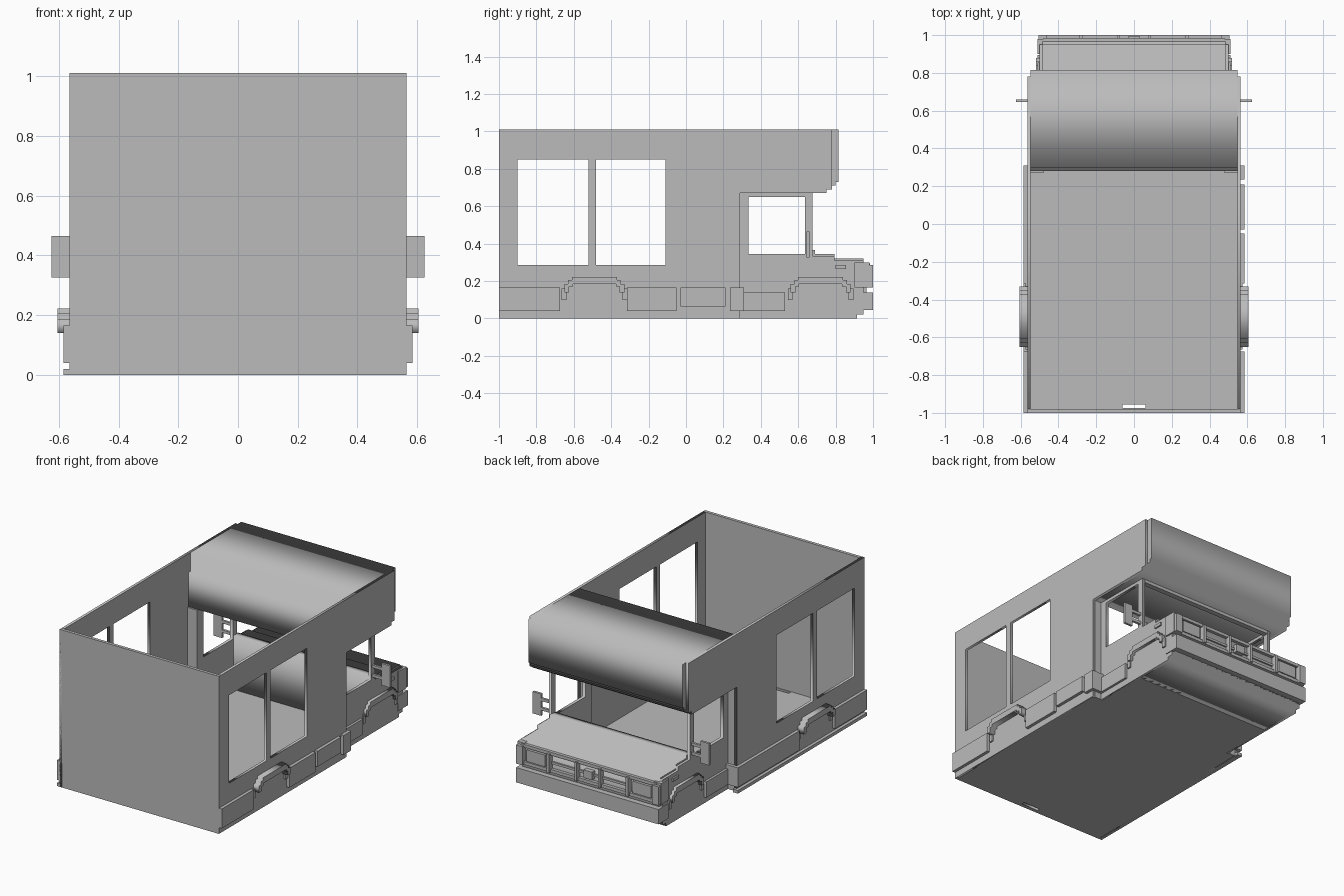
import bpy, bmesh
from mathutils import Matrix

cube = bpy.data.objects.get("Cube")
if cube:
    bpy.data.objects.remove(cube, do_unlink=True)

grey = bpy.data.materials.new("plain_grey")
grey.use_nodes = True
GREY = (0.5, 0.5, 0.5, 1)
grey.diffuse_color = GREY
grey.node_tree.nodes["Principled BSDF"].inputs["Base Color"].default_value = GREY


def link(name, mesh):
    mesh.materials.clear()
    mesh.materials.append(grey)
    ob = bpy.data.objects.new(name, mesh)
    bpy.context.collection.objects.link(ob)
    return ob


def box(name, x, y, z):
    """Block from three (low, high) ranges."""
    bm = bmesh.new()
    bmesh.ops.create_cube(bm, size=1)
    for v in bm.verts:
        v.co = [r[0] if c < 0 else r[1] for c, r in zip(v.co, (x, y, z))]
    me = bpy.data.meshes.new(name)
    bm.to_mesh(me)
    bm.free()
    return link(name, me)


def rect(a, b, c, d):
    return [(a, c), (b, c), (b, d), (a, d)]


def prism(name, loops, low, high, plan=False):
    """Extrude an outline with holes: along x from (y, z), or along z in plan."""
    cu = bpy.data.curves.new(name, 'CURVE')
    cu.dimensions = '2D'
    cu.fill_mode = 'BOTH'
    cu.extrude = (high - low) / 2
    for loop in loops:
        sp = cu.splines.new('POLY')
        sp.points.add(len(loop) - 1)
        for p, (a, b) in zip(sp.points, loop):
            p.co = (a, b, 0, 1)
        sp.use_cyclic_u = True
    tmp = bpy.data.objects.new(name + "_curve", cu)
    bpy.context.collection.objects.link(tmp)
    dg = bpy.context.evaluated_depsgraph_get()
    me = bpy.data.meshes.new_from_object(tmp.evaluated_get(dg))
    bpy.data.objects.remove(tmp, do_unlink=True)
    mid = (low + high) / 2
    if plan:
        me.transform(Matrix.Translation((0, 0, mid)))
    else:
        me.transform(Matrix(((0, 0, 1, mid), (1, 0, 0, 0), (0, 1, 0, 0), (0, 0, 0, 1))))
    bm = bmesh.new()
    bm.from_mesh(me)
    bmesh.ops.remove_doubles(bm, verts=bm.verts, dist=0.0001)
    bmesh.ops.recalc_face_normals(bm, faces=bm.faces)
    bm.to_mesh(me)
    bm.free()
    return link(name, me)


def sided(s, a, b):
    return tuple(sorted((s * a, s * b)))


# Floor with a small slot at the closed end
half = [(0.56, -0.99), (0.56, 0.28), (0.49, 0.28), (0.49, 0.66)]
plan = half + [(-x, y) for x, y in reversed(half)]
prism("floor", [plan, rect(-0.06, 0.06, -0.975, -0.955)], 0, 0.02, plan=True)

# Living box and the block over the cab
box("end_wall", (-0.565, 0.565), (-1, -0.98), (0, 1.01))
wall = [(-1, 0), (0.29, 0), (0.29, 0.67), (0.75, 0.67), (0.75, 0.69),
        (0.78, 0.69), (0.78, 1.01), (-1, 1.01)]
windows = [rect(-0.9, -0.52, 0.285, 0.85), rect(-0.48, -0.11, 0.285, 0.85)]
over = [(0.28, 0.67), (0.75, 0.67), (0.75, 0.69), (0.78, 0.69), (0.78, 0.71),
        (0.8, 0.71), (0.8, 0.73), (0.815, 0.73), (0.815, 1.01), (0.3, 1.01),
        (0.3, 0.89), (0.28, 0.89)]
prism("over_cab", [over], -0.547, 0.547)

# Cab outline, sides only
cab = [(0.28, 0), (0.915, 0), (0.915, 0.02), (0.95, 0.02), (0.95, 0.31),
       (0.795, 0.31), (0.795, 0.335), (0.675, 0.335), (0.675, 0.67), (0.28, 0.67)]
cab_window = rect(0.335, 0.635, 0.345, 0.65)

# Solid nose and bonnet
nose = [(0.64, 0), (0.915, 0), (0.915, 0.02), (0.95, 0.02), (0.95, 0.045),
        (0.965, 0.045), (0.965, 0.3), (0.95, 0.3), (0.95, 0.32), (0.795, 0.32),
        (0.795, 0.345), (0.69, 0.345), (0.69, 0.365), (0.64, 0.365)]
prism("nose", [nose], -0.485, 0.485)
box("windscreen_header", (-0.48, 0.48), (0.64, 0.675), (0.65, 0.67))


def arch(name, s, c, near, far):
    outer = [(0.16, 0.14), (0.16, 0.185), (0.14, 0.185), (0.14, 0.205),
             (0.12, 0.205), (0.12, 0.222)]
    inner = [(0.115, 0.185), (0.115, 0.17), (0.135, 0.17), (0.135, 0.14)]
    loop = outer + [(-y, z) for y, z in reversed(outer)]
    loop += [(-y, z) for y, z in reversed(inner)] + inner
    prism(name, [[(c + y, z) for y, z in loop]], *sided(s, near, far))
    # Lower stepped legs of the arch
    for e in (-1, 1):
        ys = sorted((c + e * 0.15, c + e * 0.175))
        box(name + "_leg", sided(s, near, near + 0.015), ys, (0.1, 0.16))


for s, side in ((1, "left"), (-1, "right")):
    prism(side + "_wall", [wall] + windows, *sided(s, 0.547, 0.565))
    box(side + "_corner_return", sided(s, 0.48, 0.55), (0.27, 0.29), (0, 0.67))
    prism(side + "_cab_side", [cab, cab_window], *sided(s, 0.48, 0.5))
    arch(side + "_rear_arch", s, -0.49, 0.56, 0.605)
    arch(side + "_front_arch", s, 0.72, 0.495, 0.52)

    # Lower side panels
    if s > 0:
        panels = [(-1, -0.675, 0.04), (-0.315, -0.05, 0.04),
                  (-0.03, 0.21, 0.065), (0.235, 0.31, 0.04)]
    else:
        panels = [(-1, -0.675, 0.04), (-0.315, 0.31, 0.04)]
        box("right_floor_lip", (-0.585, -0.55), (-1, 0.31), (0, 0.02))
    for a, b, z in panels:
        box(side + "_skirt_panel", sided(s, 0.56, 0.585), (a, b), (z, 0.165))
    box(side + "_corner_foot", sided(s, 0.48, 0.585), (0.28, 0.31), (0.04, 0.165))
    box(side + "_cab_skirt", sided(s, 0.49, 0.515), (0.3, 0.53), (0.04, 0.14))

    # Door mirror on two arms
    box(side + "_mirror", sided(s, 0.565, 0.625), (0.645, 0.66), (0.325, 0.465))
    for z in (0.36, 0.42):
        box(side + "_mirror_arm", sided(s, 0.49, 0.575), (0.645, 0.66), (z, z + 0.018))
    box(side + "_side_marker", sided(s, 0.49, 0.51), (0.8, 0.855), (0.265, 0.285))

    # Headlight surround and lamp
    box(side + "_headlight_housing", sided(s, 0.46, 0.51), (0.9, 0.98), (0.165, 0.3))
    box(side + "_headlight_outer_frame", sided(s, 0.46, 0.505), (0.96, 1), (0.165, 0.285))
    box(side + "_headlight_inner_frame", sided(s, 0.27, 0.29), (0.96, 1), (0.165, 0.285))
    box(side + "_headlight", sided(s, 0.31, 0.44), (0.96, 0.985), (0.19, 0.265))
    box(side + "_grille_post", sided(s, 0.075, 0.09), (0.96, 1), (0.165, 0.285))

# Grille bars, centre block and bumper
for z in (0.165, 0.275):
    box("grille_rail", (-0.48, 0.48), (0.96, 0.985), (z, z + 0.02))
box("grille_slat", (-0.28, 0.28), (0.96, 0.975), (0.215, 0.23))
box("grille_centre_block", (-0.03, 0.03), (0.96, 0.995), (0.2, 0.25))
box("bumper", (-0.505, 0.505), (0.9, 1), (0.045, 0.14))
